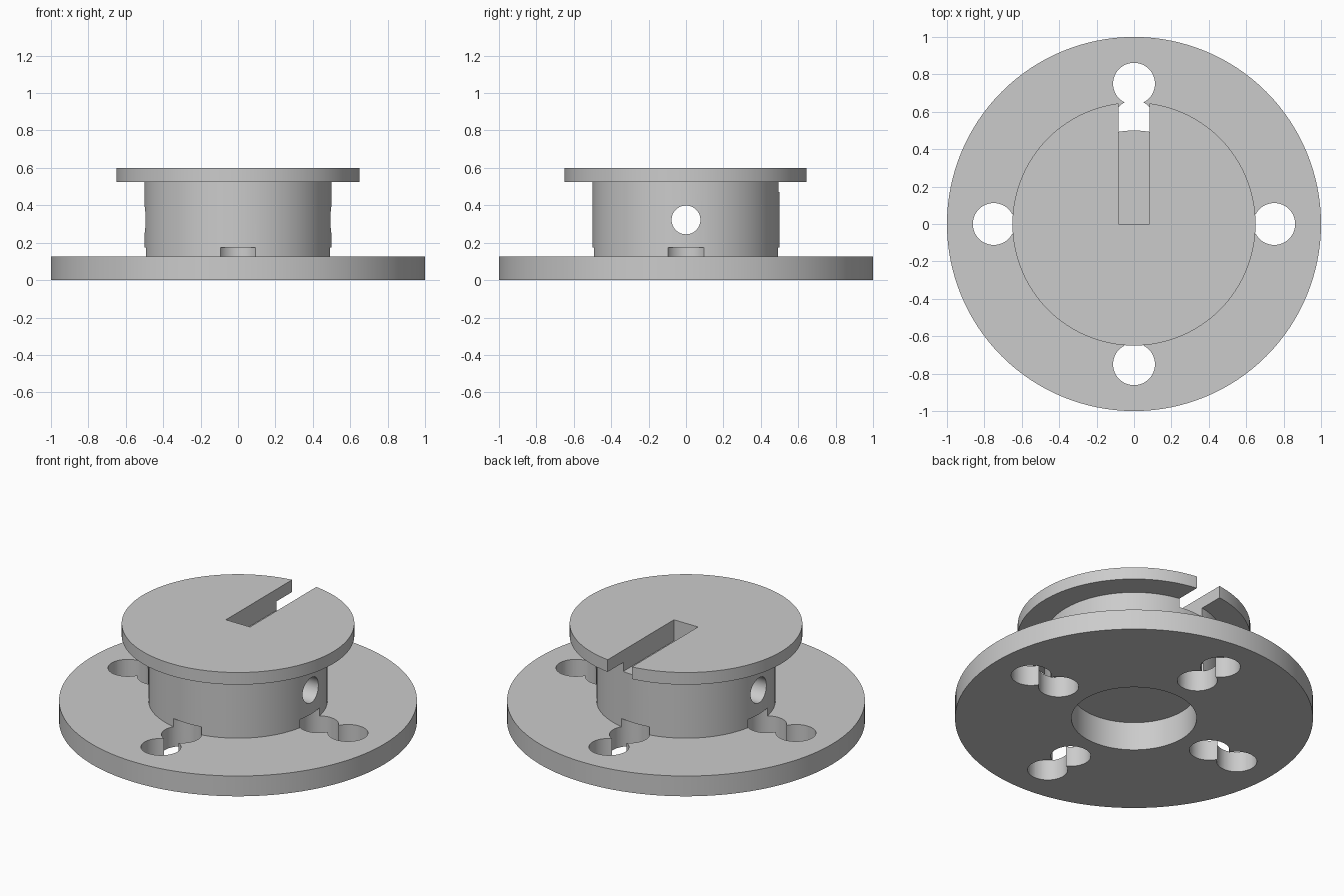
import bpy, bmesh, math
from mathutils import Matrix

cube = bpy.data.objects.get("Cube")
if cube:
    bpy.data.objects.remove(cube, do_unlink=True)

grey = bpy.data.materials.new("plain grey")
grey.use_nodes = True
colour = (0.6, 0.6, 0.6, 1)
grey.diffuse_color = colour
grey.node_tree.nodes["Principled BSDF"].inputs["Base Color"].default_value = colour


def make_object(name, bm):
    bmesh.ops.recalc_face_normals(bm, faces=bm.faces)
    mesh = bpy.data.meshes.new(name)
    bm.to_mesh(mesh)
    bm.free()
    mesh.materials.append(grey)
    obj = bpy.data.objects.new(name, mesh)
    bpy.context.collection.objects.link(obj)
    return obj


def lathe(name, profile, sides):
    """Turn a (radius, height) profile about z and cap both ends."""
    bm = bmesh.new()
    angles = [math.tau * i / sides for i in range(sides)]
    rings = [[bm.verts.new((r * math.cos(a), r * math.sin(a), z)) for a in angles]
             for r, z in profile]
    for low, high in zip(rings, rings[1:]):
        for i in range(sides):
            j = (i + 1) % sides
            bm.faces.new((low[i], low[j], high[j], high[i]))
    bm.faces.new(rings[0])
    bm.faces.new(rings[-1])
    return make_object(name, bm)


def cut(target, cutter):
    cutter.hide_render = True
    mod = target.modifiers.new(cutter.name, "BOOLEAN")
    mod.operation = "DIFFERENCE"
    mod.solver = "EXACT"
    mod.object = cutter
    return cutter


# Turned body: blind bore, base plate, hub and top flange
body = lathe("flanged_hub", [(0.35, 0.175), (0.35, 0), (1, 0), (1, 0.125),
                             (0.5, 0.125), (0.5, 0.525), (0.65, 0.525), (0.65, 0.6)], 128)
cutters = []

# Four keyhole pairs: outer through holes and inner pockets biting into the hub
for name, reach, bottom, top in (("outer_hole", 0.75, -0.12, 0.3),
                                 ("inner_pocket", 0.55, -0.1, 0.175)):
    for quarter in range(4):
        hole = lathe(name, [(0.112, bottom), (0.112, top)], 48)
        turn = Matrix.Rotation(quarter * math.pi / 2, 4, "Z")
        hole.data.transform(turn @ Matrix.Translation((reach, 0, 0)))
        cutters.append(cut(body, hole))

# Cross hole through the hub
cross = lathe("cross_hole", [(0.077, -0.8), (0.077, 0.8)], 48)
cross.data.transform(Matrix.Translation((0, 0, 0.322)) @ Matrix.Rotation(math.pi / 2, 4, "Y"))
cutters.append(cut(body, cross))

# Slot from the centre out through the back of the flange
bm = bmesh.new()
bmesh.ops.create_cube(bm, size=1, matrix=Matrix.Translation((0, 0.4, 0.57))
                      @ Matrix.Diagonal((0.165, 0.8, 0.2, 1)))
cutters.append(cut(body, make_object("slot", bm)))

# Bake the cuts and drop the cutters
bpy.context.view_layer.update()
graph = bpy.context.evaluated_depsgraph_get()
baked = bpy.data.meshes.new_from_object(body.evaluated_get(graph))
body.modifiers.clear()
body.data = baked
for cutter in cutters:
    bpy.data.objects.remove(cutter, do_unlink=True)

bpy.ops.object.select_all(action="DESELECT")
body.select_set(True)
bpy.context.view_layer.objects.active = body
bpy.ops.object.shade_smooth_by_angle(angle=math.radians(30))
